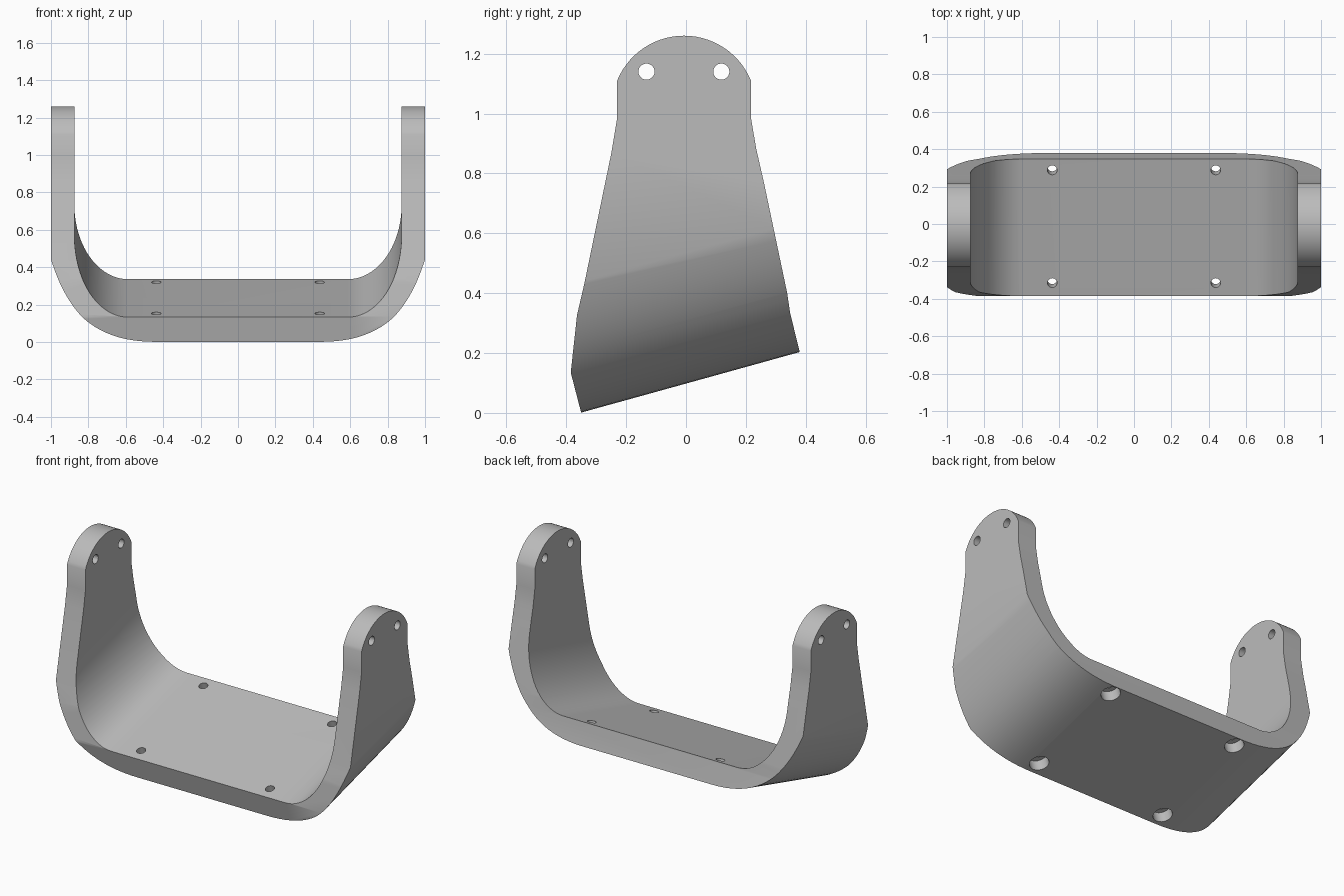
import bpy, bmesh, math
from mathutils import Matrix, Vector

if "Cube" in bpy.data.objects:
    bpy.data.objects.remove(bpy.data.objects["Cube"])

SLOPE = 0.277                     # rise of the tilted floor per unit of y
TILT = math.atan(SLOPE)

grey = bpy.data.materials.new("plain grey")
grey.diffuse_color = (0.5, 0.5, 0.5, 1)
grey.use_nodes = True
grey.node_tree.nodes["Principled BSDF"].inputs["Base Color"].default_value = grey.diffuse_color


def prism(name, ring, offset):
    """Closed ring of points extruded along an offset vector."""
    bm = bmesh.new()
    face = bm.faces.new([bm.verts.new(p) for p in ring])
    ext = bmesh.ops.extrude_face_region(bm, geom=[face])["geom"]
    bmesh.ops.translate(bm, vec=offset,
                        verts=[v for v in ext if isinstance(v, bmesh.types.BMVert)])
    bmesh.ops.recalc_face_normals(bm, faces=bm.faces)
    mesh = bpy.data.meshes.new(name)
    bm.to_mesh(mesh)
    bm.free()
    mesh.materials.append(grey)
    ob = bpy.data.objects.new(name, mesh)
    bpy.context.collection.objects.link(ob)
    return ob


def bezier(a, b, c, d, n):
    pts = [Vector(p) for p in (a, b, c, d)]
    out = []
    for i in range(n + 1):
        t = i / n
        s = 1 - t
        out.append(pts[0] * s**3 + pts[1] * 3*s*s*t + pts[2] * 3*s*t*t + pts[3] * t**3)
    return [tuple(p) for p in out]


def boolean(ob, other, operation):
    mod = ob.modifiers.new(operation.lower(), "BOOLEAN")
    mod.operation, mod.solver, mod.object = operation, "EXACT", other
    bpy.context.view_layer.objects.active = ob
    bpy.ops.object.modifier_apply(modifier=mod.name)
    bpy.data.objects.remove(other)


# U-shaped section: curved outside and elliptical inside corners
outer = bezier((0.44, 0.098), (0.74, 0.098), (0.9, 0.24), (1, 0.535), 20) + [(1, 1.6)]
inner = [(0.875, 1.6)] + [(0.59 + 0.285 * math.cos(a), 0.66 - 0.42 * math.sin(a))
                          for a in [math.pi / 2 * i / 20 for i in range(21)]]
half = outer + inner
section = half + [(-x, w) for x, w in reversed(half)]
bracket = prism("bracket", [(x, -0.6, w - 0.6 * SLOPE) for x, w in section],
                (0, 1.2, 1.2 * SLOPE))

# Side outline: tilted foot, tapering arms, rounded ends
back = [(0.38, 0.203), (0.348, 0.333), (0.338, 0.4), (0.258, 0.78), (0.235, 0.88), (0.217, 0.985)]
front = [(-0.23, 0.985), (-0.249, 0.87), (-0.34, 0.43), (-0.364, 0.327), (-0.385, 0.135), (-0.35, 0.0)]
start = math.asin(0.0915 / 0.2415)
arc = [(-0.0065 + 0.2415 * math.cos(a), 1.0185 + 0.2415 * math.sin(a))
       for a in [start + (math.pi - 2 * start) * i / 28 for i in range(29)]]
outline = prism("outline_cutter", [(-1.2, y, z) for y, z in back + arc + front], (2.4, 0, 0))
boolean(bracket, outline, "INTERSECT")


def circle(r, n=24):
    return [(r * math.cos(2 * math.pi * i / n), r * math.sin(2 * math.pi * i / n)) for i in range(n)]


# Screw holes through the arm ends
for y in (-0.132, 0.118):
    boolean(bracket, prism("arm_hole", [(-1.2, y + a, 1.14 + b) for a, b in circle(0.027)],
                           (2.4, 0, 0)), "DIFFERENCE")

# Floor holes, square to the tilted floor, counterbored from below
rot = Matrix.Rotation(TILT, 3, "X")
for x in (-0.437, 0.437):
    for y in (-0.315, 0.288):
        top = Vector((x, y, 0.24 + SLOPE * y))
        for r, low, high in ((0.026, -0.3, 0.1), (0.054, -0.3, -0.07)):
            ring = [top + rot @ Vector((a, b, low)) for a, b in circle(r)]
            boolean(bracket, prism("floor_hole", ring, rot @ Vector((0, 0, high - low))), "DIFFERENCE")

# Smooth the curves, keep the edges sharp
bpy.ops.object.select_all(action="DESELECT")
bracket.select_set(True)
bpy.context.view_layer.objects.active = bracket
bpy.ops.object.shade_smooth_by_angle(angle=math.radians(25))
